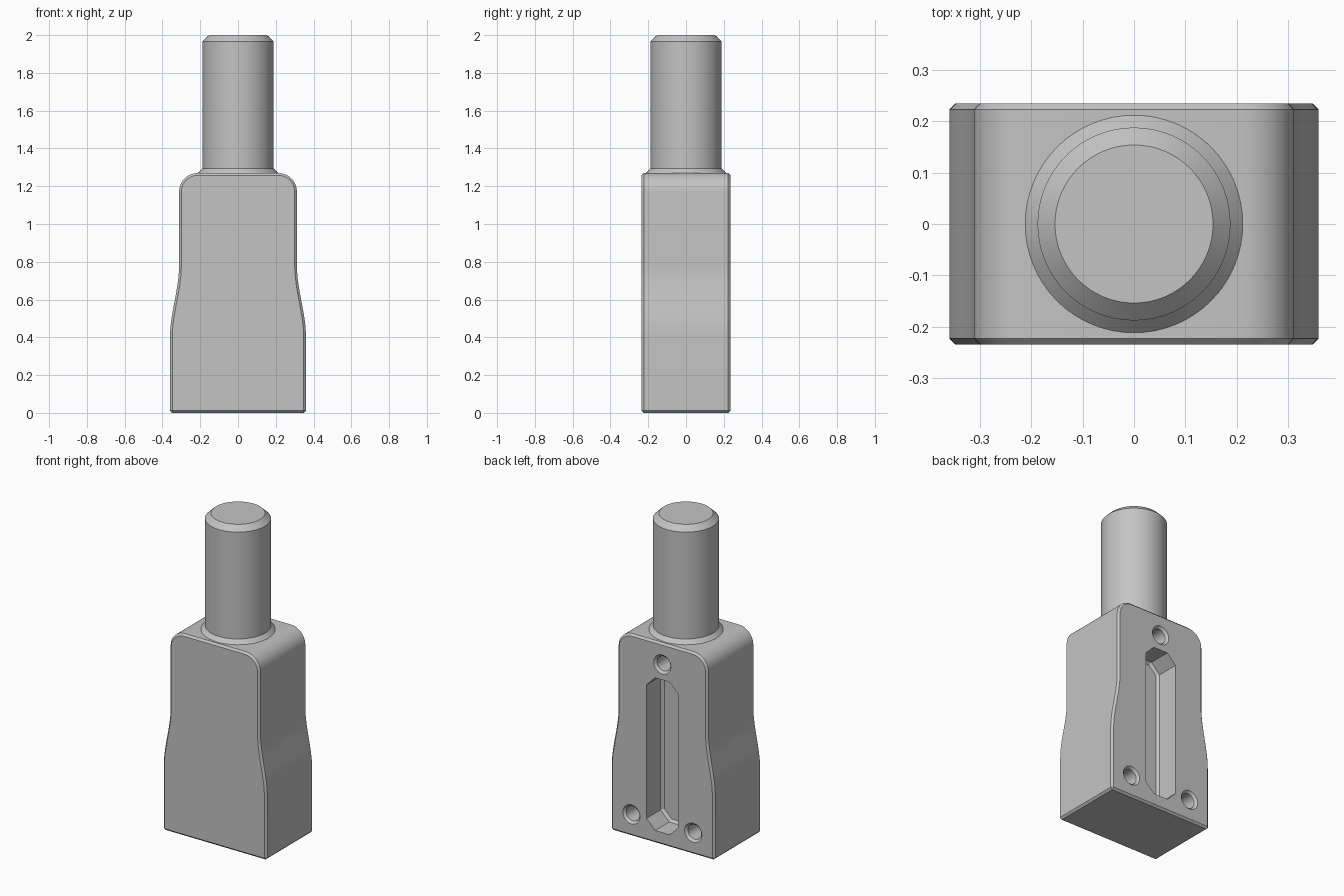
import bpy, bmesh, math

if "Cube" in bpy.data.objects:
    bpy.data.objects.remove(bpy.data.objects["Cube"])

grey = bpy.data.materials.new("light grey")
grey.diffuse_color = (0.55, 0.55, 0.55, 1)
grey.use_nodes = True
grey.node_tree.nodes["Principled BSDF"].inputs["Base Color"].default_value = grey.diffuse_color

BACK = 0.235      # half depth of the body
EDGE = 0.012      # edge chamfer


def loft(name, rings):
    """Closed solid skinned through rings of equal point count."""
    bm = bmesh.new()
    loops = [[bm.verts.new(p) for p in ring] for ring in rings]
    n = len(loops[0])
    for a, b in zip(loops, loops[1:]):
        for i in range(n):
            j = (i + 1) % n
            bm.faces.new((a[i], a[j], b[j], b[i]))
    bm.faces.new(loops[0][::-1])
    bm.faces.new(loops[-1])
    bmesh.ops.recalc_face_normals(bm, faces=bm.faces)
    mesh = bpy.data.meshes.new(name)
    bm.to_mesh(mesh)
    bm.free()
    mesh.materials.append(grey)
    ob = bpy.data.objects.new(name, mesh)
    bpy.context.collection.objects.link(ob)
    return ob


def circle(r, n):
    return [(r * math.cos(2 * math.pi * i / n), r * math.sin(2 * math.pi * i / n))
            for i in range(n)]


def smooth(ob):
    bpy.ops.object.select_all(action='DESELECT')
    ob.select_set(True)
    bpy.context.view_layer.objects.active = ob
    bpy.ops.object.shade_smooth_by_angle(angle=math.radians(28))


# Body outline: straight base, S-shaped waist, rounded shoulders
half = [(0.36, 0.0)]
for i in range(17):
    t = i / 16
    half.append((0.36 - 0.048 * (t * t * (3 - 2 * t)), 0.40 + 0.38 * t))
for i in range(13):
    a = math.radians(90 * i / 12)
    half.append((0.212 + 0.1 * math.cos(a), 1.17 + 0.1 * math.sin(a)))
outline = half + [(-x, z) for x, z in reversed(half)]
body = loft("body", [[(x, y, z) for x, z in outline] for y in (-BACK, BACK)])
bev = body.modifiers.new("edge chamfer", 'BEVEL')
bev.width = EDGE
bev.segments = 1
bev.limit_method = 'ANGLE'
bev.angle_limit = math.radians(40)

# Slot in the back: long octagon with a small chamfer round its floor
def slot_ring(y, inset):
    w, z0, z1, c = 0.11 - inset, 0.08 + inset, 1.04 - inset, 0.06 - 0.58 * inset
    side = [(w - c, z0), (w, z0 + c), (w, z1 - c), (w - c, z1)]
    return [(x, y, z) for x, z in side + [(-x, z) for x, z in reversed(side)]]

cutters = [loft("slot_cutter", [slot_ring(BACK + 0.05, 0), slot_ring(BACK - 0.14, 0),
                                slot_ring(BACK - 0.155, 0.015)])]

# Three countersunk screw holes in the back
for hx, hz in ((0, 1.137), (0.215, 0.137), (-0.215, 0.137)):
    steps = [(0.05, 0.06), (0, 0.06), (-0.014, 0.046), (-0.15, 0.046)]
    cutters.append(loft("hole_cutter", [
        [(hx + u, BACK + dy, hz + v) for u, v in circle(r, 32)] for dy, r in steps]))

for cut in cutters:
    mod = body.modifiers.new("cut", 'BOOLEAN')
    mod.operation = 'DIFFERENCE'
    mod.solver = 'EXACT'
    mod.object = cut
    cut.hide_render = True

# Freeze the cut body, then drop the cutters
bpy.context.view_layer.update()
deps = bpy.context.evaluated_depsgraph_get()
mesh = bpy.data.meshes.new_from_object(body.evaluated_get(deps))
body.modifiers.clear()
body.data = mesh
for cut in cutters:
    bpy.data.objects.remove(cut)
smooth(body)

# Round shaft with a flared foot and a chamfered tip
shaft = loft("shaft", [[(x, y, z) for x, y in circle(r, 64)] for z, r in
                       ((1.25, 0.212), (1.27, 0.212), (1.295, 0.188),
                        (1.967, 0.188), (2.0, 0.154))])
smooth(shaft)
